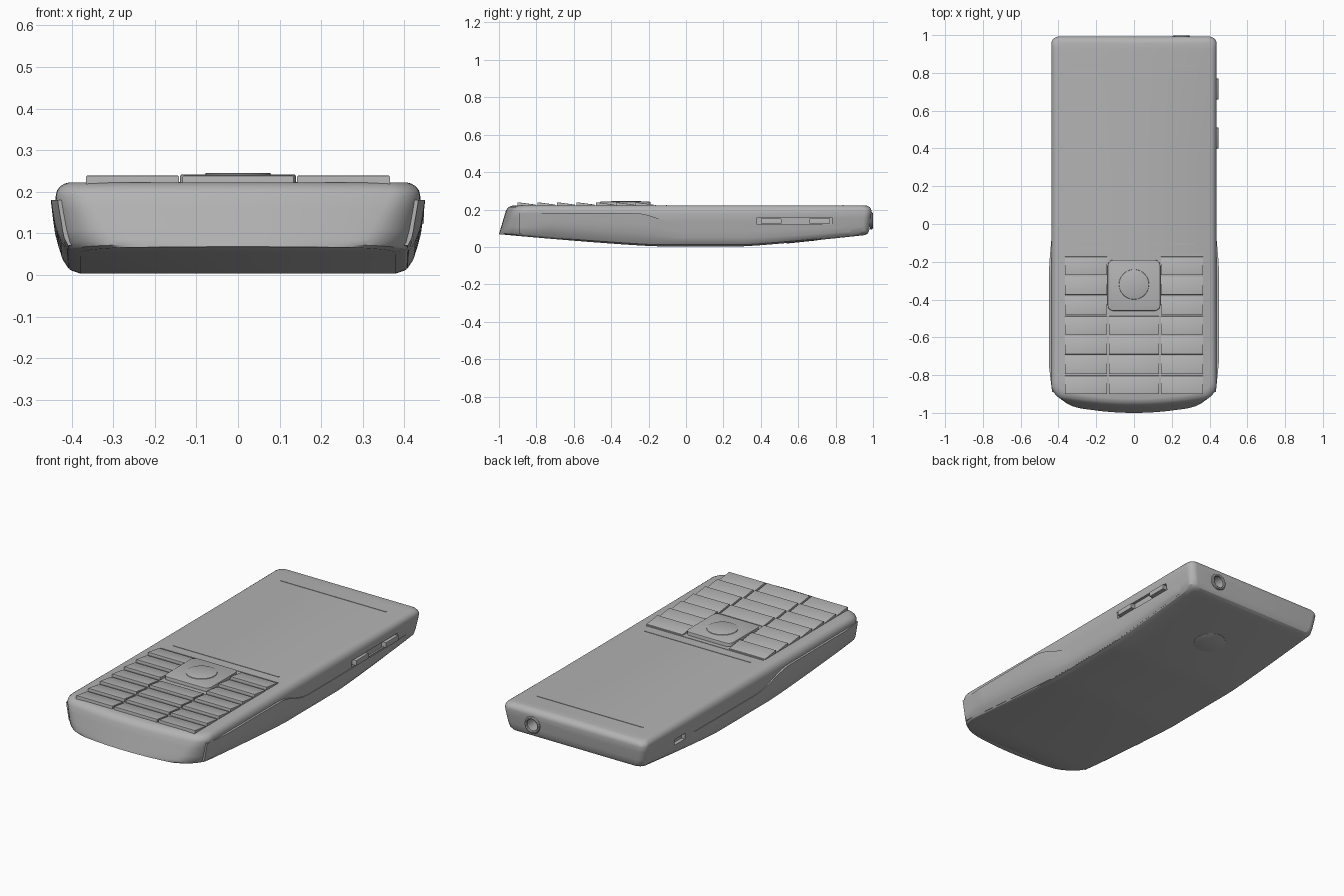
import bpy, bmesh, math

if "Cube" in bpy.data.objects:
    bpy.data.objects.remove(bpy.data.objects["Cube"])

grey = bpy.data.materials.new("plain_grey")
grey.use_nodes = True
GREY = (0.45, 0.45, 0.45, 1)
grey.diffuse_color = GREY
grey.node_tree.nodes["Principled BSDF"].inputs["Base Color"].default_value = GREY

TOP = 0.222
HALF = 0.438
# height fraction and inset of each layer of the case
LAYERS = [(0, .06), (.04, .035), (.12, .022), (.3, .014), (.6, .005),
          (.8, 0), (.88, .003), (.94, .01), (.98, .02), (1, .03)]


def finish(name, bm, angle=35):
    bmesh.ops.recalc_face_normals(bm, faces=bm.faces)
    mesh = bpy.data.meshes.new(name)
    bm.to_mesh(mesh)
    bm.free()
    mesh.materials.append(grey)
    ob = bpy.data.objects.new(name, mesh)
    bpy.context.collection.objects.link(ob)
    smooth(ob, angle)
    return ob


def smooth(ob, angle=35):
    bpy.ops.object.select_all(action='DESELECT')
    bpy.context.view_layer.objects.active = ob
    ob.select_set(True)
    bpy.ops.object.shade_smooth_by_angle(angle=math.radians(angle))


def box(name, x, y, z, bevel=0.0, corner=0.0, slope=0.0):
    """Box between limits; corner rounds upright edges, slope drops the rear top."""
    bm = bmesh.new()
    bmesh.ops.create_cube(bm, size=1)
    for v in bm.verts:
        rear, upper = v.co.y > 0, v.co.z > 0
        v.co = [lim[1] if c > 0 else lim[0] for c, lim in zip(v.co, (x, y, z))]
        if rear and upper:
            v.co.z -= slope
    if corner:
        upright = [e for e in bm.edges if abs(e.verts[0].co.z - e.verts[1].co.z) > 1e-4
                   and (e.verts[0].co.xy - e.verts[1].co.xy).length < 1e-4]
        bmesh.ops.bevel(bm, geom=upright, offset=corner, segments=5, profile=0.5, affect='EDGES')
    if bevel:
        rim = [e for e in bm.edges if all(v.co.z > z[0] + 1e-4 for v in e.verts)]
        bmesh.ops.bevel(bm, geom=rim, offset=bevel, segments=2, profile=0.5, affect='EDGES')
    return finish(name, bm)


def disc(name, place, radius, depth, axis='Z', bevel=0.0):
    bm = bmesh.new()
    bmesh.ops.create_cone(bm, cap_ends=True, segments=40, radius1=radius, radius2=radius, depth=depth)
    if bevel:
        rim = [e for e in bm.edges if abs(e.verts[0].co.z - e.verts[1].co.z) < 1e-5]
        bmesh.ops.bevel(bm, geom=rim, offset=bevel, segments=2, profile=0.5, affect='EDGES')
    ob = finish(name, bm)
    ob.location = place
    if axis == 'Y':
        ob.rotation_euler.x = math.pi / 2
    return ob


def cut(ob, cutter):
    mod = ob.modifiers.new("cut", 'BOOLEAN')
    mod.operation, mod.solver, mod.object = 'DIFFERENCE', 'EXACT', cutter
    bpy.context.view_layer.update()
    bpy.context.view_layer.objects.active = ob
    bpy.ops.object.modifier_apply(modifier=mod.name)
    bpy.data.objects.remove(cutter)


def underside(y):
    """Belly height: flat in the middle, rising to both ends."""
    front, rear = max(0, -0.15 - y) / 0.85, max(0, y - 0.3) / 0.7
    return 0.065 * max(front, rear) ** 1.2 + 0.003


def inset_at(t):
    for (a, p), (b, q) in zip(LAYERS, LAYERS[1:]):
        if t <= b:
            return p + (q - p) * (t - a) / (b - a)
    return LAYERS[-1][1]


def half_outline(t, inset):
    """Plan outline of one layer, from front centre round the side to rear centre."""
    w = HALF - inset
    front = -1 + 0.045 * t + (inset if t > 0.8 else 0)
    back = 0.992 - inset * (1 if t > 0.8 else 0.6)
    rf, rb = 0.06 + 0.06 * (1 - t), 0.04
    pts = [((w - rf) * i / 8, front) for i in range(8)]
    for i in range(9):
        a = math.pi / 2 * i / 8
        pts.append((w - rf + rf * math.sin(a), front + rf - rf * math.cos(a)))
    pts = [(x, y + 0.045 * (x / w) ** 2) for x, y in pts]
    start, end = pts[-1][1], back - rb
    pts += [(w, start + (end - start) * i / 40) for i in range(1, 40)]
    for i in range(9):
        a = math.pi / 2 * i / 8
        pts.append((w - rb + rb * math.cos(a), end + rb * math.sin(a)))
    return pts + [(0, back)]


# Main case: stacked outlines whose lower layers follow the curved belly
bm = bmesh.new()
rings = []
for t, inset in LAYERS:
    half = half_outline(t, inset)
    full = half + [(-x, y) for x, y in reversed(half[1:-1])]
    rings.append([bm.verts.new((x, y, underside(y) * (1 - t) + TOP * t)) for x, y in full])
n, m = len(rings[0]), len(half)
for low, high in zip(rings, rings[1:]):
    for i in range(n):
        j = (i + 1) % n
        bm.faces.new((low[i], low[j], high[j], high[i]))
for ring in (rings[0], rings[-1]):
    for i in range(m - 1):
        quad = [ring[i], ring[i + 1], ring[-i - 1], ring[-i % n]]
        bm.faces.new(list(dict.fromkeys(quad)))
case = finish("case", bm, 30)

# Headphone socket, side button slot and strap notch
cut(case, disc("socket_cutter", (0.25, 0.98, 0.14), 0.036, 0.16, 'Y'))
cut(case, box("slot_cutter", (0.42, 0.5), (0.38, 0.78), (0.12, 0.157)))
cut(case, box("notch_cutter", (-0.5, -0.405), (0.62, 0.71), (0.1, 0.135)))
smooth(case, 30)

# Raised lower side shells with a seam that dips towards the rear
STEPS = 70
for side, label in ((1, "left"), (-1, "right")):
    bm = bmesh.new()
    rows = []
    for i in range(STEPS + 1):
        # the right shell stops short of the strap notch
        y = -0.89 + (1.82 if side > 0 else 1.49) * i / STEPS
        s = min(1, max(0, (y + 0.27) / 0.27))
        s = s * s * (3 - 2 * s)
        seam = 0.18 - 0.067 * s
        low = underside(y) + 0.012
        fade = min(1, i / 6, (STEPS - i) / 4)
        out = (0.012 - 0.0085 * s) * fade - 0.003 * (1 - fade)
        row = [(0.37, low + 0.01)]
        for k in range(7):
            z = low + (seam - low) * k / 6
            t = (z - underside(y)) / (TOP - underside(y))
            grow = out * (0.2 + 0.8 * min(1, k / 3))
            row.append((HALF - inset_at(t) + grow, z))
        row.append((0.37, seam))
        rows.append([bm.verts.new((side * x, y, z)) for x, z in row])
    for a, b in zip(rows, rows[1:]):
        for k in range(len(a)):
            j = (k + 1) % len(a)
            bm.faces.new((a[k], a[j], b[j], b[k]))
    bm.faces.new(rows[0])
    bm.faces.new(rows[-1])
    finish(label + "_side_shell", bm)

# Keypad: wedge keys, high at the front edge; the middle column skips the pad
for r in range(7):
    rear = -0.173 - 0.105 * r
    for c, (x0, x1) in enumerate(((-0.365, -0.142), (-0.133, 0.133), (0.142, 0.365))):
        if c == 1 and r < 3:
            continue
        box(f"key_{r + 1}_{c + 1}", (x0, x1), (rear - 0.097, rear), (0.21, 0.239),
            bevel=0.003, slope=0.013)

# Navigation pad with round button
box("navigation_pad", (-0.139, 0.139), (-0.46, -0.19), (0.21, 0.2415), bevel=0.004, corner=0.03)
disc("select_button", (0, -0.32, 0.233), 0.08, 0.025, bevel=0.005)

# Thin screen borders and the ledge above the keypad
for name, y, w in (("screen_top_line", 0.84, 0.325), ("screen_bottom_line", -0.105, 0.325),
                   ("keypad_ledge", -0.164, 0.362)):
    box(name, (-w, w), (y - 0.003, y + 0.003), (0.215, TOP + 0.002))

# Side buttons
for i, y in enumerate((0.455, 0.715)):
    box(f"side_button_{i + 1}", (0.41, 0.447), (y - 0.055, y + 0.055), (0.124, 0.153), bevel=0.005)

# Socket rim
bpy.ops.mesh.primitive_torus_add(location=(0.25, 0.991, 0.14), rotation=(math.pi / 2, 0, 0),
                                 major_radius=0.039, minor_radius=0.008,
                                 major_segments=32, minor_segments=8)
rim = bpy.context.object
rim.name = "socket_rim"
rim.data.materials.append(grey)
smooth(rim)

# Round cover on the back
disc("rear_lens_cover", (0, 0.62, underside(0.62) + 0.004), 0.085, 0.012, bevel=0.003).rotation_euler.x = 0.1
